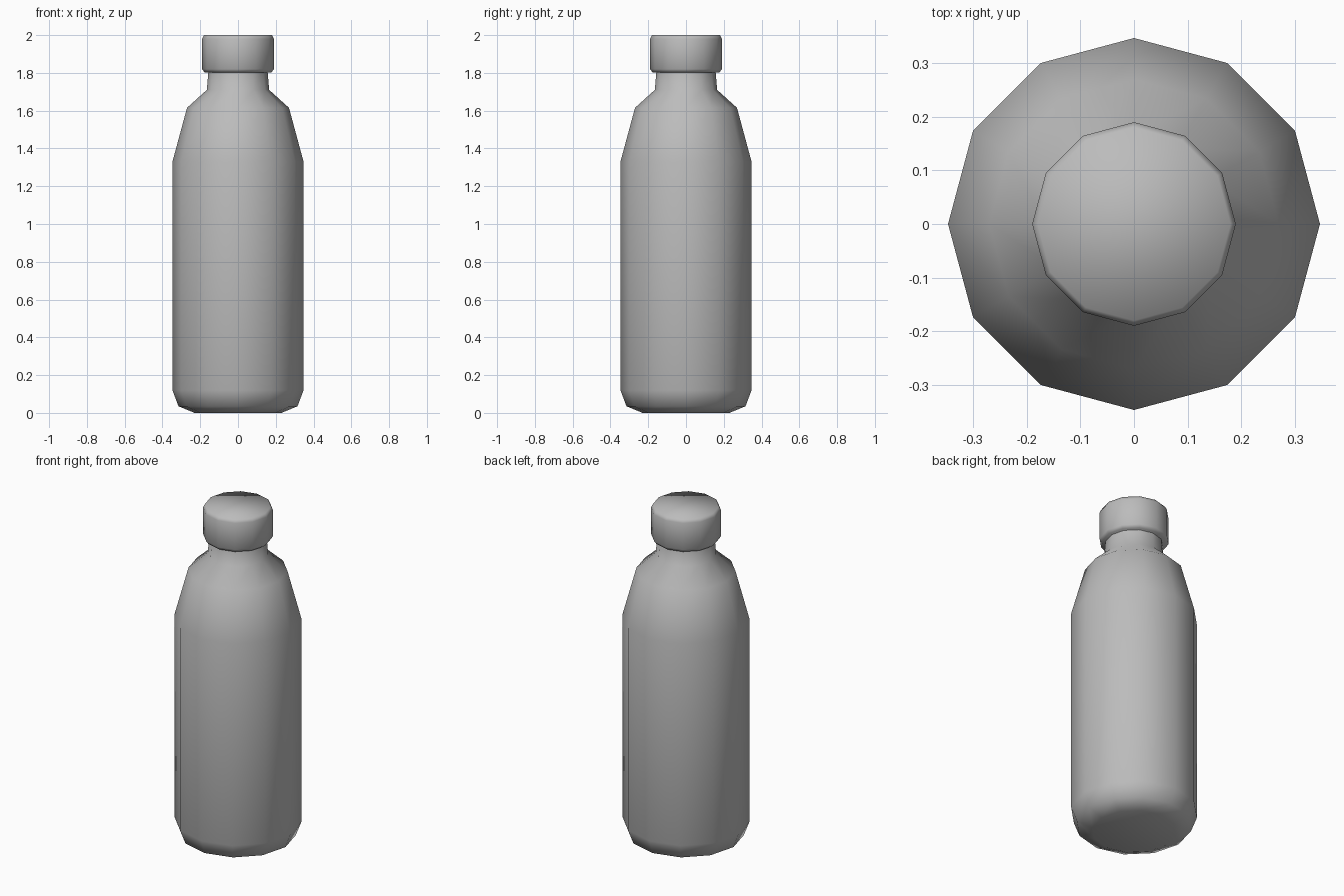
import bpy, bmesh
from math import cos, sin, tau, radians

SIDES = 12

cube = bpy.data.objects.get("Cube")
if cube:
    bpy.data.objects.remove(cube, do_unlink=True)

grey = bpy.data.materials.new("plain_grey")
grey.use_nodes = True
colour = (0.5, 0.5, 0.5, 1)
grey.diffuse_color = colour
grey.node_tree.nodes["Principled BSDF"].inputs["Base Color"].default_value = colour


def lathe(name, profile, sharp_angle):
    """Spin a (radius, height) profile about z and close both ends."""
    bm = bmesh.new()
    rings = [[bm.verts.new((r * cos(tau * i / SIDES), r * sin(tau * i / SIDES), z))
              for i in range(SIDES)] for r, z in profile]
    for low, high in zip(rings, rings[1:]):
        for i in range(SIDES):
            j = (i + 1) % SIDES
            bm.faces.new((low[i], low[j], high[j], high[i]))
    bm.faces.new(rings[0][::-1])
    bm.faces.new(rings[-1])
    mesh = bpy.data.meshes.new(name)
    bm.to_mesh(mesh)
    bm.free()
    mesh.materials.append(grey)
    obj = bpy.data.objects.new(name, mesh)
    bpy.context.collection.objects.link(obj)
    bpy.ops.object.select_all(action='DESELECT')
    obj.select_set(True)
    bpy.context.view_layer.objects.active = obj
    bpy.ops.object.shade_smooth_by_angle(angle=radians(sharp_angle))
    return obj


# Bottle with chamfered base, tapered shoulder and neck
lathe("bottle_body", [(0.23, 0), (0.315, 0.035), (0.347, 0.12), (0.347, 1.33),
                      (0.27, 1.615), (0.165, 1.71), (0.155, 1.83)], 80)

# Screw cap with bevelled rims
lathe("bottle_cap", [(0.178, 1.803), (0.19, 1.82), (0.19, 1.98), (0.18, 2.0)], 80)
